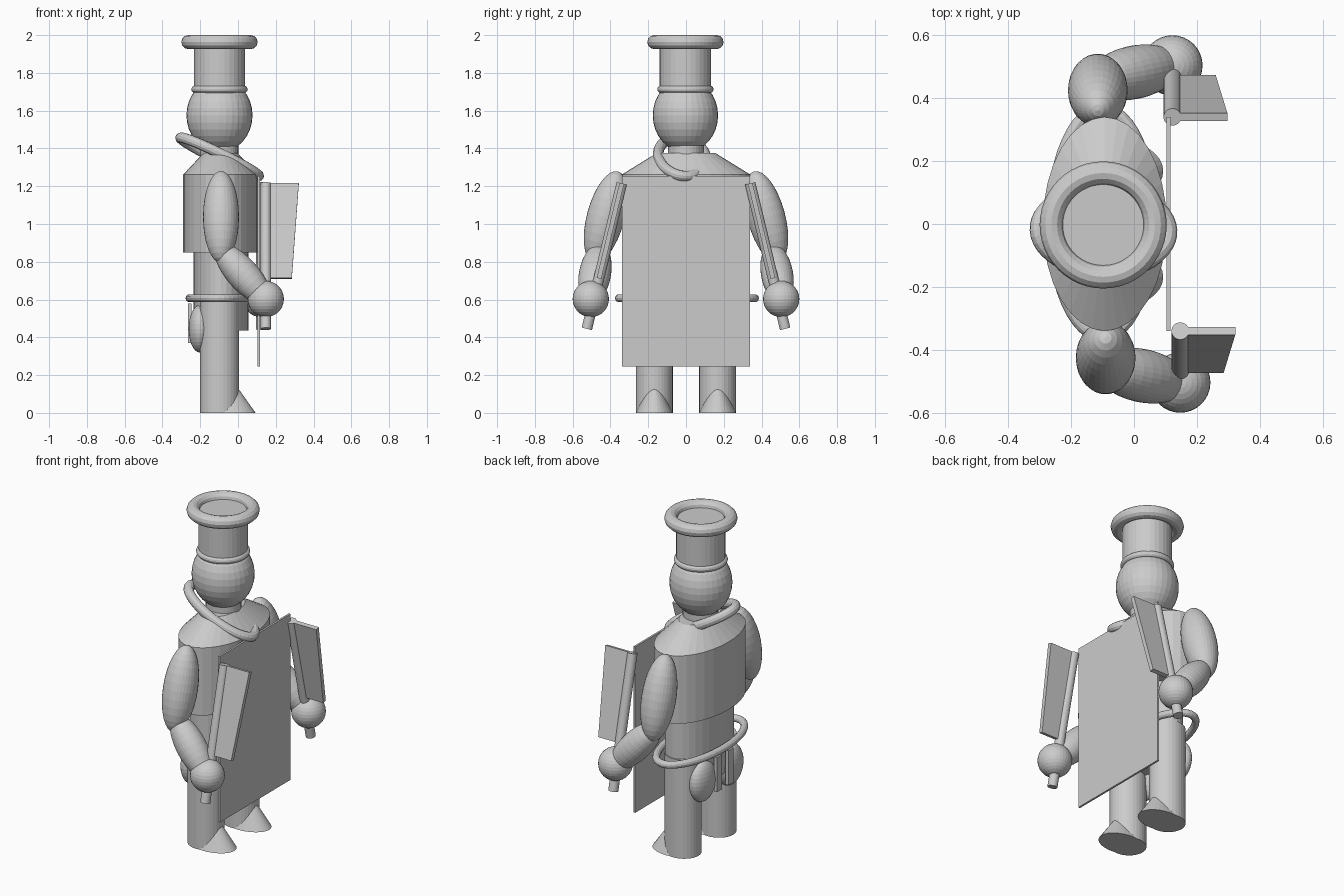
import bpy, bmesh, math
from mathutils import Vector, Matrix

if "Cube" in bpy.data.objects:
    bpy.data.objects.remove(bpy.data.objects["Cube"])

grey = bpy.data.materials.new("plain grey")
grey.diffuse_color = (0.6, 0.6, 0.6, 1)
grey.use_nodes = True
grey.node_tree.nodes["Principled BSDF"].inputs["Base Color"].default_value = grey.diffuse_color
CX = -0.098  # body axis


def finish(name, bm, matrix=Matrix()):
    bm.transform(matrix)
    bmesh.ops.recalc_face_normals(bm, faces=bm.faces)
    me = bpy.data.meshes.new(name)
    bm.to_mesh(me)
    bm.free()
    me.materials.append(grey)
    ob = bpy.data.objects.new(name, me)
    bpy.context.collection.objects.link(ob)
    return ob


def aim(direction):
    return Vector(direction).to_track_quat('Z', 'Y').to_matrix().to_4x4()


def ellipsoid(name, loc, radii, rot=Matrix()):
    bm = bmesh.new()
    bmesh.ops.create_uvsphere(bm, u_segments=32, v_segments=16, radius=1)
    finish(name, bm, Matrix.Translation(loc) @ rot @ Matrix.Diagonal((*radii, 1)))


def column(name, x, y, z0, z1, rx, ry, top=1.0):
    """Upright elliptical cylinder or cone; top is the taper."""
    bm = bmesh.new()
    bmesh.ops.create_cone(bm, cap_ends=True, segments=32, radius1=1, radius2=top, depth=1)
    finish(name, bm, Matrix.Translation((x, y, (z0 + z1) / 2)) @ Matrix.Diagonal((rx, ry, z1 - z0, 1)))


def rod(name, a, b, r):
    a, b = Vector(a), Vector(b)
    bm = bmesh.new()
    bmesh.ops.create_cone(bm, cap_ends=True, segments=32, radius1=r, radius2=r, depth=(b - a).length)
    finish(name, bm, Matrix.Translation((a + b) / 2) @ aim(b - a))


def ring(name, loc, rx, ry, minor, rot=Matrix()):
    """Elliptical ring with an even round tube."""
    bm = bmesh.new()
    n, k = 48, 12
    rows = []
    for i in range(n):
        t = 2 * math.pi * i / n
        out = Vector((math.cos(t) * ry, math.sin(t) * rx, 0)).normalized()
        c = Vector((rx * math.cos(t), ry * math.sin(t), 0))
        rows.append([bm.verts.new(c + out * minor * math.cos(2 * math.pi * j / k)
                                  + Vector((0, 0, minor * math.sin(2 * math.pi * j / k)))) for j in range(k)])
    for i in range(n):
        p, q = rows[i], rows[(i + 1) % n]
        for j in range(k):
            bm.faces.new((p[j], q[j], q[(j + 1) % k], p[(j + 1) % k]))
    finish(name, bm, Matrix.Translation(loc) @ rot)


def box(name, loc, size):
    bm = bmesh.new()
    bmesh.ops.create_cube(bm, size=1)
    finish(name, bm, Matrix.Translation(loc) @ Matrix.Diagonal((*size, 1)))


# Head and tall hat
ellipsoid("head", (CX, -0.003, 1.575), (0.175, 0.173, 0.195))
column("neck", CX, 0, 1.28, 1.45, 0.1, 0.095)
column("hat_crown", CX, -0.003, 1.68, 1.965, 0.136, 0.136)
ring("hat_top_roll", (CX, -0.003, 1.963), 0.165, 0.165, 0.037)
ring("hat_band", (CX, -0.003, 1.713), 0.13, 0.13, 0.019)

# Torso, shoulders, hips and belt
column("torso", -0.093, 0, 0.85, 1.262, 0.197, 0.34)
column("shoulders", -0.093, 0, 1.262, 1.375, 0.197, 0.34, 0.46)
column("hips", -0.09, 0, 0.435, 0.86, 0.146, 0.26)
ring("belt", (-0.1, 0.005, 0.607), 0.157, 0.36, 0.021)
ring("neckerchief", (-0.097, -0.02, 1.355), 0.23, 0.128, 0.028,
     Matrix.Rotation(math.radians(26), 4, 'Y') @ Matrix.Rotation(math.radians(-8), 4, 'X'))

# Apron with bow behind
box("apron", (0.11, 0, 0.75), (0.012, 0.68, 1.01))

for side, dx in ((-1, 0.0), (1, -0.025)):
    tag = "right" if side < 0 else "left"

    # Bow loop and tail
    ellipsoid("bow_loop_" + tag, (-0.203, side * 0.13, 0.445), (0.058, 0.105, 0.125))
    box("bow_tail_" + tag, (-0.255, side * 0.055, 0.475), (0.02, 0.05, 0.21))

    # Leg and shoe
    column("leg_" + tag, CX, side * 0.168, 0, 0.6, 0.104, 0.098)
    column("shoe_" + tag, -0.052, side * 0.168, 0, 0.205, 0.145, 0.098, 0.0)

    # Arm and hand
    ellipsoid("upper_arm_" + tag, (-0.09 + dx, side * 0.425, 1.037), (0.095, 0.1, 0.25),
              Matrix.Rotation(math.radians(side * 15), 4, 'X'))
    ellipsoid("forearm_" + tag, (0.025 + dx, side * 0.482, 0.735), (0.085, 0.085, 0.205),
              aim((0.24, side * 0.05, -0.27)))
    ellipsoid("hand_" + tag, (0.147 + dx, side * 0.504, 0.603), (0.096, 0.096, 0.096))

    # Cleaver: handle through the hand, tapered blade in front
    hx = 0.147 + dx
    top, bottom = Vector((hx, side * 0.34, 1.215)), Vector((hx, side * 0.525, 0.445))
    rod("cleaver_handle_" + tag, bottom, top, 0.028)
    axis = (top - bottom).normalized()
    normal = axis.cross(Vector((1, 0, 0))).normalized() * 0.0125
    length = (top - bottom).length
    bm = bmesh.new()
    profile = [(0.0, length), (0.175, length), (0.138, 0.275), (0.0, 0.275)]
    faces = [[bm.verts.new(bottom + axis * d + Vector((w, 0, 0)) + normal * s) for w, d in profile]
             for s in (-1, 1)]
    bm.faces.new(faces[0])
    bm.faces.new(faces[1])
    for i in range(4):
        j = (i + 1) % 4
        bm.faces.new((faces[0][i], faces[0][j], faces[1][j], faces[1][i]))
    finish("cleaver_blade_" + tag, bm)
